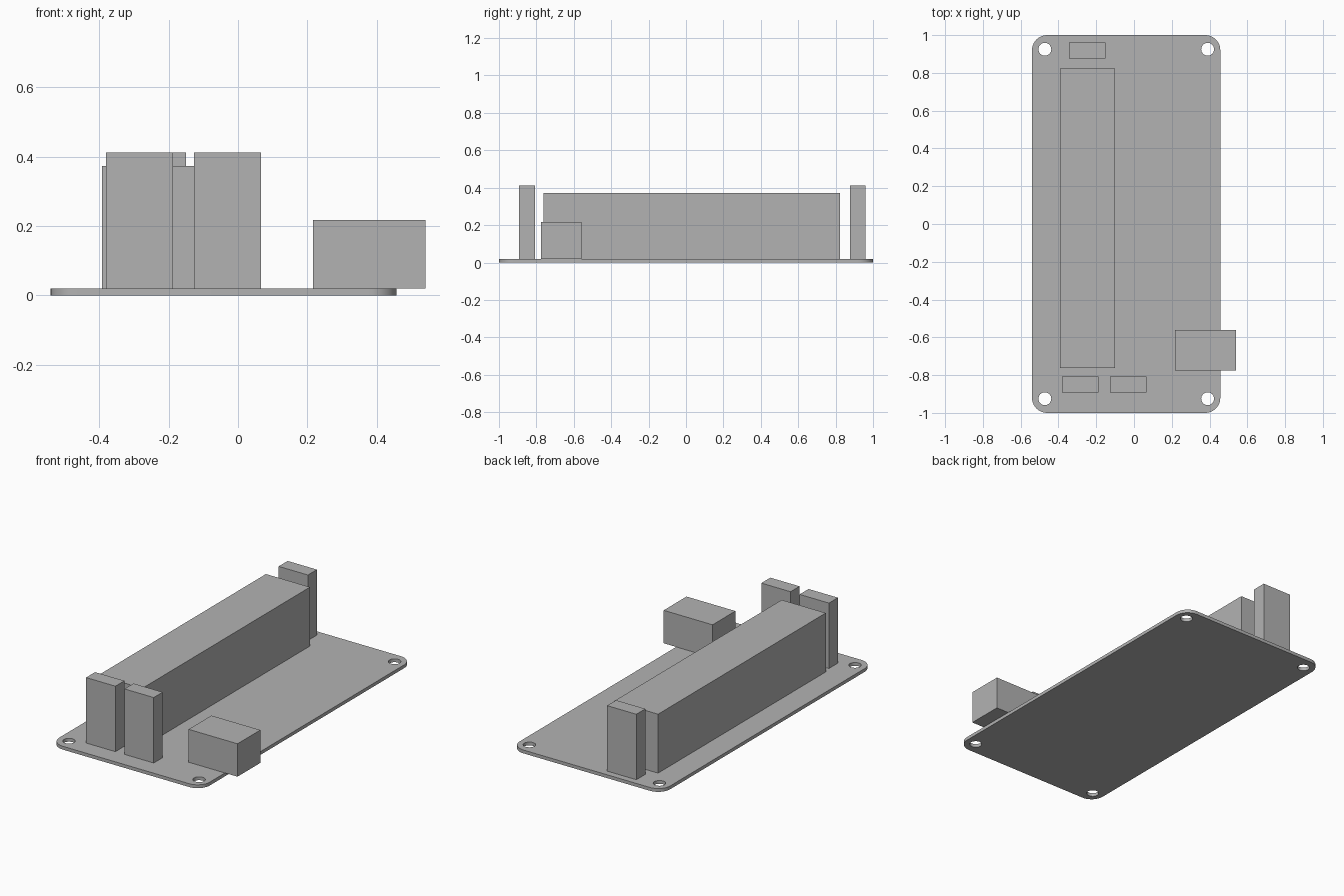
import bpy
import math
from mathutils import Vector

cube = bpy.data.objects.get("Cube")
if cube:
    bpy.data.objects.remove(cube, do_unlink=True)

THICK = 0.02

grey = bpy.data.materials.new("plain_grey")
grey.use_nodes = True
colour = (0.45, 0.45, 0.45, 1)
grey.diffuse_color = colour
grey.node_tree.nodes["Principled BSDF"].inputs["Base Color"].default_value = colour


def arc(centre, radius, start, sweep, steps):
    """Points along a circular arc."""
    return [Vector((centre[0] + radius * math.cos(start + sweep * i / steps),
                    centre[1] + radius * math.sin(start + sweep * i / steps), 0))
            for i in range(steps + 1)]


def add_loop(curve, points):
    spline = curve.splines.new("POLY")
    spline.points.add(len(points) - 1)
    for p, co in zip(spline.points, points):
        p.co = (*co, 1)
    spline.use_cyclic_u = True


def box(name, x, y, top):
    """Block standing on the board, given its x and y ranges."""
    size = (x[1] - x[0], y[1] - y[0], top - THICK)
    bpy.ops.mesh.primitive_cube_add(
        size=1, location=(sum(x) / 2, sum(y) / 2, (top + THICK) / 2))
    ob = bpy.context.object
    ob.name = ob.data.name = name
    ob.scale = size
    bpy.ops.object.transform_apply(location=False, rotation=False, scale=True)
    ob.data.materials.append(grey)
    return ob


# Board: rounded outline with a mounting hole in each corner
left, right, half, corner = -0.54, 0.457, 1.0, 0.08
curve = bpy.data.curves.new("circuit_board", "CURVE")
curve.dimensions = "2D"
curve.fill_mode = "BOTH"
curve.extrude = THICK / 2
outline = []
for i, (sx, sy) in enumerate([(1, 1), (-1, 1), (-1, -1), (1, -1)]):
    cx = right - corner if sx > 0 else left + corner
    outline += arc((cx, sy * (half - corner)), corner, i * math.pi / 2, math.pi / 2, 10)
add_loop(curve, outline)
for hx in (-0.472, 0.39):
    for hy in (-0.925, 0.925):
        add_loop(curve, arc((hx, hy), 0.034, 0, math.tau, 32)[:-1])
board = bpy.data.objects.new("circuit_board", curve)
bpy.context.collection.objects.link(board)
board.location.z = THICK / 2
bpy.ops.object.select_all(action="DESELECT")
board.select_set(True)
bpy.context.view_layer.objects.active = board
bpy.ops.object.convert(target="MESH")
board = bpy.context.object
board.data.materials.clear()
board.data.materials.append(grey)
bpy.ops.object.shade_smooth_by_angle(angle=math.radians(30))

# Long block along the board
box("long_block", (-0.392, -0.1), (-0.763, 0.824), 0.373)

# Upright plugs at both ends
box("front_outer_plug", (-0.381, -0.187), (-0.893, -0.808), 0.412)
box("front_inner_plug", (-0.127, 0.067), (-0.893, -0.808), 0.412)
box("back_plug", (-0.344, -0.15), (0.876, 0.961), 0.412)

# Socket hanging over the side edge
box("side_socket", (0.216, 0.54), (-0.776, -0.56), 0.217)
